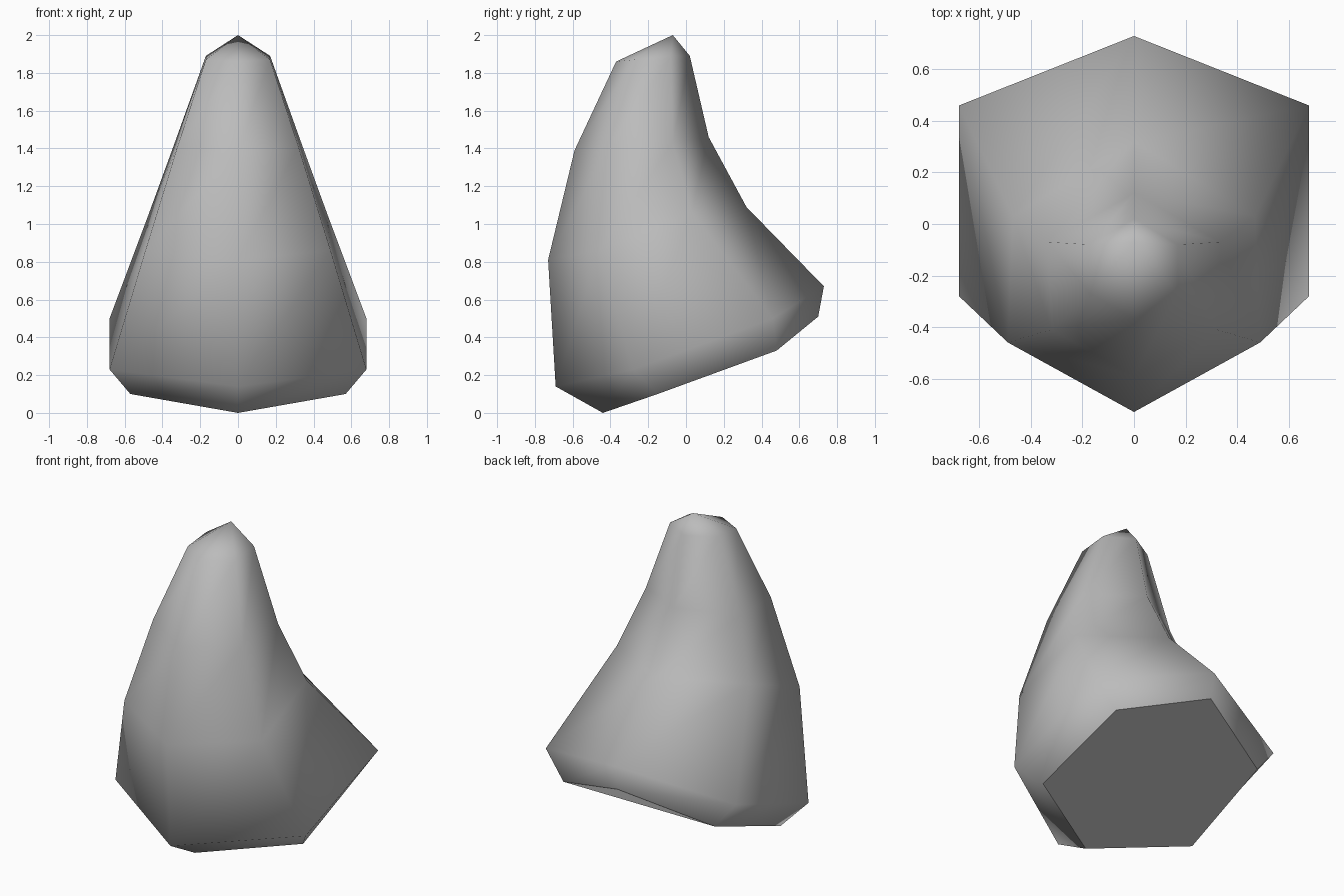
import bpy
import bmesh

# Remove the default cube only
default_cube = bpy.data.objects.get("Cube")
if default_cube:
    bpy.data.objects.remove(default_cube, do_unlink=True)


def flat_material(name, colour):
    material = bpy.data.materials.new(name)
    material.use_nodes = True
    material.diffuse_color = colour
    shader = material.node_tree.nodes["Principled BSDF"]
    shader.inputs["Base Color"].default_value = colour
    return material


def hexagon_ring(bm, front, front_side, back_side, back):
    """Six vertices mirrored across x, from four half-profile points."""
    def mirrored(point):
        return (-point[0], point[1], point[2])

    loop = [(0, *front), front_side, back_side, (0, *back),
            mirrored(back_side), mirrored(front_side)]
    return [bm.verts.new(point) for point in loop]


# Cross-sections from the tilted base to the narrow tip
sections = [
    ((-.44, 0), (.57, -.15, .10), (.54, .48, .33), (.70, .51)),
    ((-.69, .14), (.68, -.28, .23), (.68, .46, .50), (.73, .67)),
    ((-.73, .81), (.49, -.46, .86), (.47, .03, 1.06), (.32, 1.09)),
    ((-.59, 1.39), (.32, -.41, 1.41), (.335, -.07, 1.43), (.12, 1.46)),
    ((-.37, 1.86), (.17, -.27, 1.87), (.17, -.08, 1.89), (.02, 1.89)),
]

bm = bmesh.new()
rings = [hexagon_ring(bm, *section) for section in sections]
apex = bm.verts.new((0, -.07, 2))

# Body walls
for lower, upper in zip(rings, rings[1:]):
    for i in range(len(lower)):
        j = (i + 1) % len(lower)
        bm.faces.new((lower[i], lower[j], upper[j], upper[i]))

# Pointed cap
top = rings[-1]
for i in range(len(top)):
    bm.faces.new((top[i], top[(i + 1) % len(top)], apex))

for face in bm.faces:
    face.smooth = True

# Flat base
base = bm.faces.new(list(reversed(rings[0])))
base.smooth = False
for edge in base.edges:
    edge.smooth = False

bmesh.ops.recalc_face_normals(bm, faces=bm.faces[:])
mesh = bpy.data.meshes.new("rock_body")
bm.to_mesh(mesh)
bm.free()

rock = bpy.data.objects.new("rock_body", mesh)
bpy.context.collection.objects.link(rock)
mesh.materials.append(flat_material("stone_grey", (.5, .5, .5, 1)))
